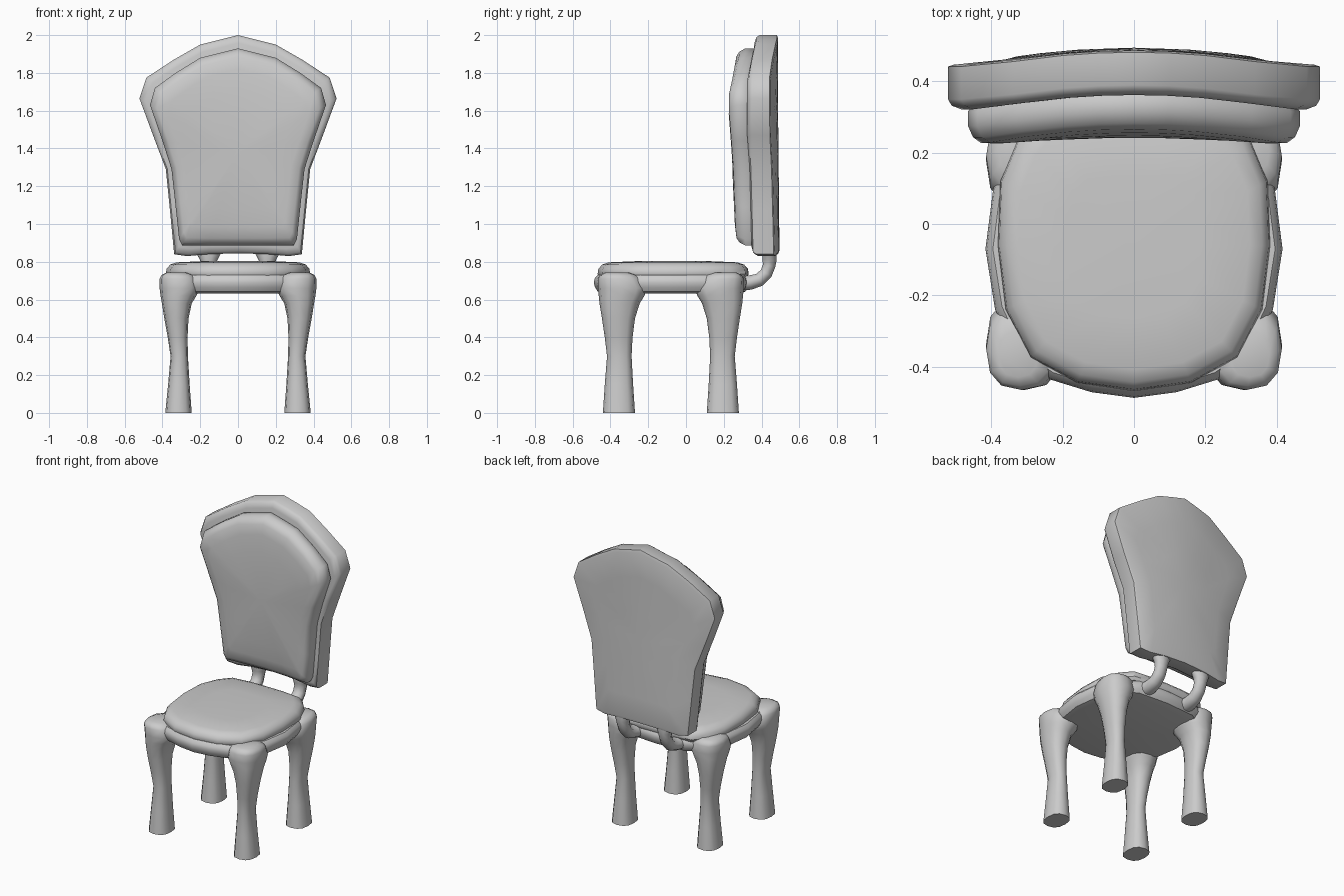
import bpy, bmesh
from math import cos, sin, pi, copysign

if "Cube" in bpy.data.objects:
    bpy.data.objects.remove(bpy.data.objects["Cube"])


def loft(name, rings, angle=40):
    """Skin a list of equal-length point rings; shrunken end rings become caps."""
    bm = bmesh.new()
    vs = [[bm.verts.new(p) for p in r] for r in rings]
    n = len(rings[0])
    for a, b in zip(vs, vs[1:]):
        for i in range(n):
            j = (i + 1) % n
            bm.faces.new((a[i], a[j], b[j], b[i]))
    bmesh.ops.remove_doubles(bm, verts=bm.verts, dist=0.0005)
    bmesh.ops.holes_fill(bm, edges=bm.edges)
    bmesh.ops.recalc_face_normals(bm, faces=bm.faces)
    me = bpy.data.meshes.new(name)
    bm.to_mesh(me)
    bm.free()
    ob = bpy.data.objects.new(name, me)
    bpy.context.collection.objects.link(ob)
    smooth(ob, angle)
    return ob


def smooth(ob, angle):
    bpy.ops.object.select_all(action='DESELECT')
    ob.select_set(True)
    bpy.context.view_layer.objects.active = ob
    bpy.ops.object.shade_smooth_by_angle(angle=angle * pi / 180)


def mirrored(half):
    """Close a half outline that starts and ends on x = 0."""
    return half + [(-x, v) for x, v in half[-2:0:-1]]


def back_panel(name, half, layers, centre, tilt):
    """Upright slab: layers are (scale, y); the sides curve forward."""
    rings = []
    for s, y in layers:
        ring = []
        for x, z in mirrored(half):
            x, z = x * s, centre + (z - centre) * s
            bend = 0.04 * min(1, (x / 0.42) ** 2)
            ring.append((x, y - bend + tilt * max(0, 1.65 - z), z))
        rings.append(ring)
    return loft(name, rings)


def seat_slab(name, half, layers):
    """Horizontal slab: layers are (scale, z)."""
    cy = -0.07
    return loft(name, [[(x * s, cy + (y - cy) * s, z) for x, y in mirrored(half)]
                       for s, z in layers])


# Backrest frame
back_panel("backrest_frame",
           [(0, 2.0), (0.1, 1.975), (0.2, 1.95), (0.34, 1.87), (0.485, 1.775), (0.522, 1.665),
            (0.45, 1.47), (0.382, 1.29), (0.36, 1.07), (0.338, 0.84), (0.27, 0.83),
            (0.16, 0.84), (0, 0.845)],
           [(0, 0.487), (0.35, 0.487), (0.7, 0.487), (0.97, 0.487), (1, 0.482),
            (1, 0.39), (0.98, 0.372), (0.93, 0.362), (0.6, 0.362), (0, 0.362)],
           1.4, 0.01)

# Back cushion
back_panel("back_cushion",
           [(0, 1.93), (0.1, 1.905), (0.2, 1.88), (0.33, 1.8), (0.44, 1.72), (0.466, 1.63),
            (0.4, 1.44), (0.352, 1.29), (0.33, 1.09), (0.312, 0.92), (0.295, 0.887),
            (0.16, 0.885), (0, 0.885)],
           [(0, 0.38), (0.97, 0.375), (1, 0.355), (1, 0.315), (0.97, 0.283), (0.92, 0.266),
            (0.8, 0.256), (0.6, 0.248), (0.35, 0.24), (0, 0.237)],
           1.38, 0.025)

# Seat base with rounded apron
seat_slab("seat_base",
          [(0, -0.488), (0.12, -0.472), (0.24, -0.435), (0.33, -0.37), (0.39, -0.24),
           (0.417, -0.07), (0.395, 0.1), (0.355, 0.24), (0.22, 0.32), (0, 0.335)],
          [(0, 0.632), (0.85, 0.632), (0.95, 0.642), (0.985, 0.665), (1, 0.69),
           (0.99, 0.712), (0.95, 0.73), (0, 0.73)])

# Seat cushion
seat_slab("seat_cushion",
          [(0, -0.468), (0.16, -0.445), (0.29, -0.375), (0.36, -0.24), (0.382, -0.06),
           (0.375, 0.12), (0.325, 0.24), (0.26, 0.315), (0.13, 0.33), (0, 0.332)],
          [(0, 0.715), (0.97, 0.715), (1, 0.735), (0.99, 0.762), (0.94, 0.785),
           (0.85, 0.797), (0.5, 0.803), (0, 0.805)])

# Legs: (z, inner x, outer x, inner y, outer y) for the front right one
leg = [(0, .245, .385, -.27, -.44), (.15, .256, .37, -.28, -.43), (.3, .265, .357, -.288, -.418),
       (.4, .267, .372, -.283, -.43), (.5, .262, .39, -.27, -.445), (.58, .245, .403, -.245, -.458),
       (.62, .22, .41, -.22, -.462), (.66, .2, .415, -.205, -.466), (.71, .215, .415, -.235, -.466),
       (.73, .235, .405, -.26, -.455), (.742, .27, .38, -.3, -.43)]
for side, sx in (("right", 1), ("left", -1)):
    for row, sy in (("front", 1), ("rear", -1)):
        rings = []
        for z, xi, xo, yi, yo in leg:
            ring = []
            for k in range(12):
                a = 2 * pi * k / 12
                c, s = [copysign(abs(t) ** 0.8, t) for t in (cos(a), sin(a))]
                x = (xi + xo) / 2 + c * (xo - xi) / 2
                y = (yi + yo) / 2 + s * (yo - yi) / 2
                ring.append((sx * x, -0.08 + sy * (y + 0.08), z))
            rings.append(ring)
        loft(f"{row}_leg_{side}", rings, 50)

# Curved brackets joining the seat to the backrest: (y, z, radius)
path = [(.27, .685, .05), (.34, .69, .042), (.39, .705, .037), (.425, .74, .035),
        (.44, .78, .035), (.442, .81, .04), (.442, .83, .05), (.442, .86, .06)]
for side, sx in (("right", 1), ("left", -1)):
    rings = []
    for i, (y, z, r) in enumerate(path):
        p, q = path[max(i - 1, 0)], path[min(i + 1, len(path) - 1)]
        dy, dz = q[0] - p[0], q[1] - p[1]
        d = (dy * dy + dz * dz) ** 0.5
        ring = []
        for k in range(10):
            a = 2 * pi * k / 10
            v = min(r, 0.04) * sin(a)
            ring.append((sx * 0.155 + 1.15 * r * cos(a), y - v * dz / d, z + v * dy / d))
        rings.append(ring)
    loft(f"back_bracket_{side}", rings, 50)
